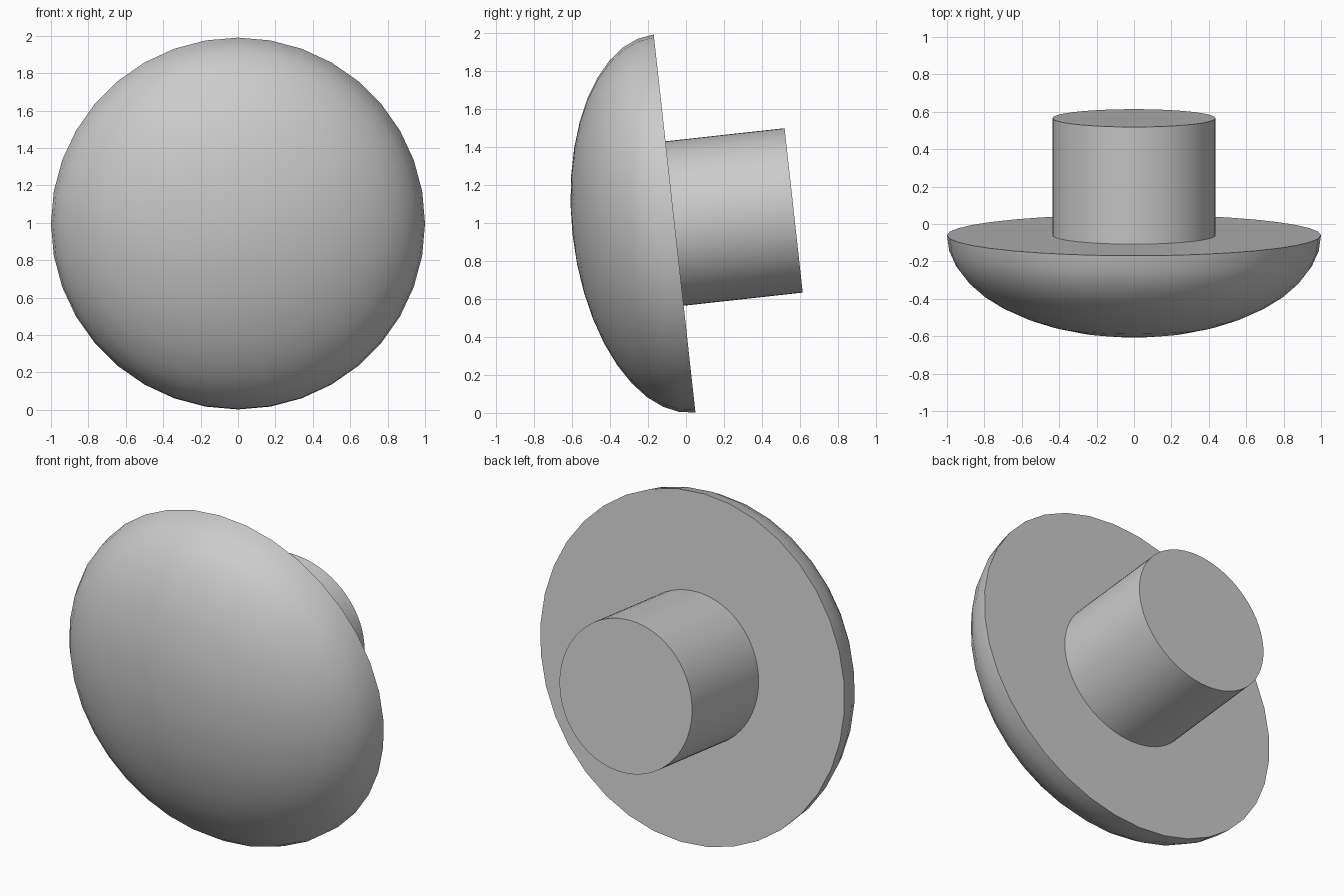
import bpy
import bmesh
import math
from mathutils import Matrix, Vector

cube = bpy.data.objects.get("Cube")
if cube:
    bpy.data.objects.remove(cube, do_unlink=True)

RADIUS = 1.0
DOME_DEPTH = 0.54
STEM_RADIUS = 0.435
STEM_LENGTH = 0.63
# Local z is the knob axis; it points backwards and slightly up
PLACE = Matrix.Translation((0, -0.06, 0.996)) @ Matrix.Rotation(math.radians(-83.7), 4, "X")

grey = bpy.data.materials.new("plain grey")
grey.use_nodes = True
colour = (0.6, 0.6, 0.6, 1)
grey.diffuse_color = colour
grey.node_tree.nodes["Principled BSDF"].inputs["Base Color"].default_value = colour


def finish(name, bm):
    bmesh.ops.recalc_face_normals(bm, faces=bm.faces)
    mesh = bpy.data.meshes.new(name)
    bm.to_mesh(mesh)
    bm.free()
    mesh.materials.append(grey)
    obj = bpy.data.objects.new(name, mesh)
    bpy.context.collection.objects.link(obj)
    obj.matrix_world = PLACE
    bpy.ops.object.select_all(action="DESELECT")
    obj.select_set(True)
    bpy.context.view_layer.objects.active = obj
    bpy.ops.object.shade_smooth_by_angle(angle=math.radians(35))
    return obj


# Flattened half sphere with a flat back
bm = bmesh.new()
bmesh.ops.create_uvsphere(bm, u_segments=36, v_segments=20, radius=RADIUS)
bmesh.ops.scale(bm, vec=(1, 1, DOME_DEPTH / RADIUS), verts=bm.verts)
bmesh.ops.bisect_plane(bm, geom=bm.verts[:] + bm.edges[:] + bm.faces[:], dist=0.0001,
                       plane_co=Vector(), plane_no=(0, 0, 1), clear_outer=True)
bmesh.ops.holes_fill(bm, edges=[e for e in bm.edges if e.is_boundary], sides=0)
finish("domed_cap", bm)

# Round stem standing on the flat back
bm = bmesh.new()
bmesh.ops.create_cone(bm, cap_ends=True, segments=64, radius1=STEM_RADIUS,
                      radius2=STEM_RADIUS, depth=STEM_LENGTH,
                      matrix=Matrix.Translation((0, 0, STEM_LENGTH / 2)))
finish("stem", bm)
